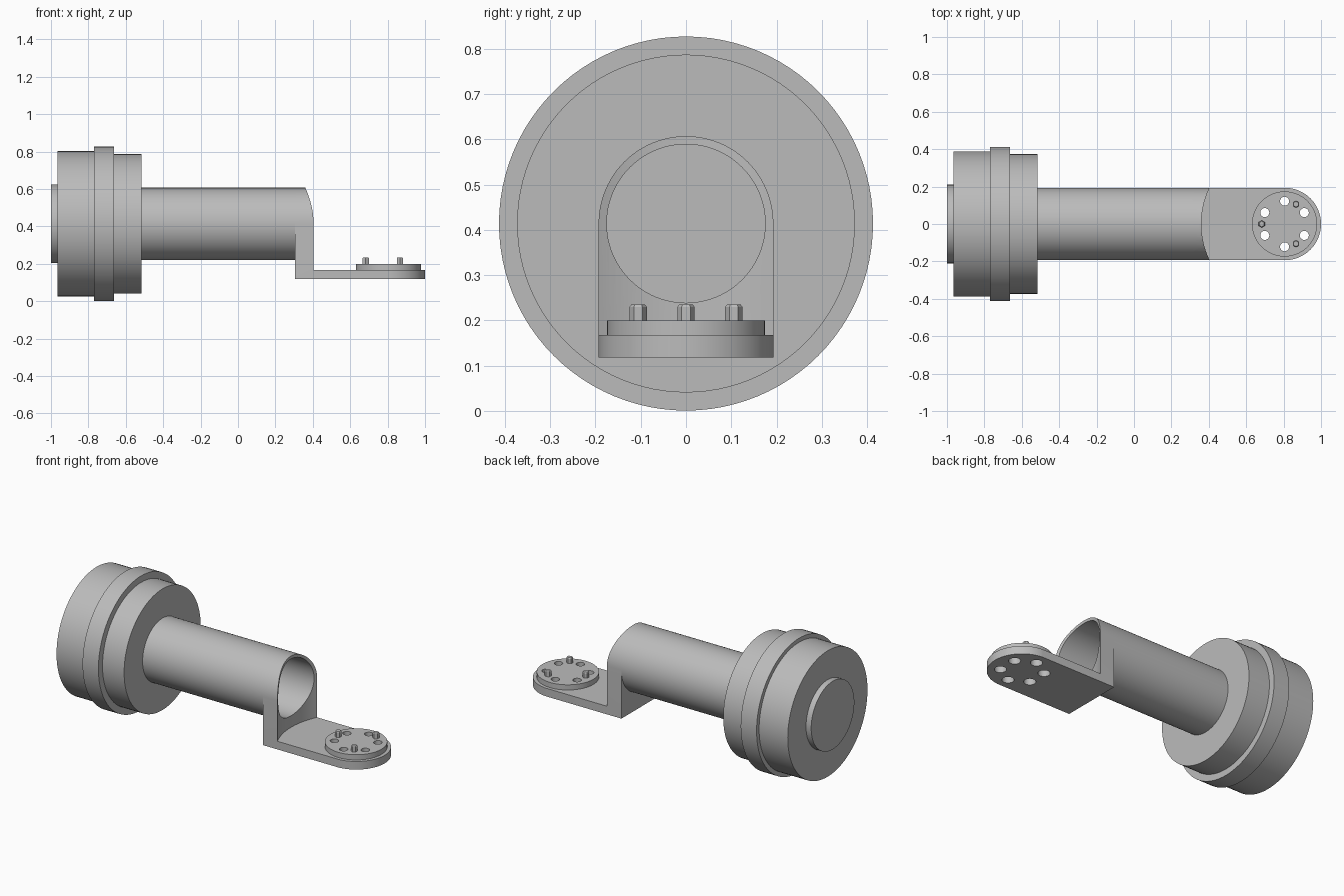
import bpy, bmesh, math
from math import cos, sin, pi
from mathutils import Matrix, Vector

cube = bpy.data.objects.get("Cube")
if cube:
    bpy.data.objects.remove(cube, do_unlink=True)

grey = bpy.data.materials.new("plain grey")
grey.use_nodes = True
GREY = (0.5, 0.5, 0.5, 1)
grey.diffuse_color = GREY
grey.node_tree.nodes["Principled BSDF"].inputs["Base Color"].default_value = GREY

AXIS_Z = 0.414      # height of the long axis
ARM_R = 0.193
BORE_R = 0.175
DISC_X = 0.805      # centre of the mounting disc
PLATE_Z = 0.168     # top of the foot plate
DISC_TOP = 0.2
BOLT_RING = 0.122


def finish(name, bm):
    bmesh.ops.recalc_face_normals(bm, faces=bm.faces)
    mesh = bpy.data.meshes.new(name)
    bm.to_mesh(mesh)
    bm.free()
    mesh.materials.append(grey)
    obj = bpy.data.objects.new(name, mesh)
    bpy.context.collection.objects.link(obj)
    return obj


def lathe(name, profile, steps=96):
    """Revolve (x, radius) points about the long axis."""
    bm = bmesh.new()
    verts = [bm.verts.new((x, 0, AXIS_Z + r)) for x, r in profile]
    edges = [bm.edges.new(pair) for pair in zip(verts, verts[1:])]
    bmesh.ops.spin(bm, geom=verts + edges, cent=(0, 0, AXIS_Z), axis=(1, 0, 0),
                   angle=2 * pi, steps=steps)
    bmesh.ops.remove_doubles(bm, verts=bm.verts, dist=1e-5)
    return finish(name, bm)


def prism(name, outline, offset):
    """Extrude a flat outline of 3D points by an offset."""
    bm = bmesh.new()
    face = bm.faces.new([bm.verts.new(p) for p in outline])
    out = bmesh.ops.extrude_face_region(bm, geom=[face], use_keep_orig=True)
    moved = [v for v in out["geom"] if isinstance(v, bmesh.types.BMVert)]
    bmesh.ops.translate(bm, verts=moved, vec=offset)
    return finish(name, bm)


def post(bm, x, y, z0, z1, r, sides=32, r_top=None):
    """Add an upright cylinder to a bmesh."""
    bmesh.ops.create_cone(bm, cap_ends=True, segments=sides, radius1=r,
                          radius2=r if r_top is None else r_top, depth=z1 - z0,
                          matrix=Matrix.Translation((x, y, (z0 + z1) / 2)))


def ring(degrees):
    for d in degrees:
        a = math.radians(d)
        yield DISC_X + BOLT_RING * cos(a), BOLT_RING * sin(a)


def cut(obj, cutter, operation="DIFFERENCE"):
    """Apply a boolean and discard the cutter."""
    mod = obj.modifiers.new("cut", "BOOLEAN")
    mod.operation, mod.solver, mod.object = operation, "EXACT", cutter
    bpy.context.view_layer.objects.active = obj
    bpy.ops.object.modifier_apply(modifier=mod.name)
    bpy.data.objects.remove(cutter, do_unlink=True)


def upright_cutter(places, z0, z1, r, sides=32):
    bm = bmesh.new()
    for x, y in places:
        post(bm, x, y, z0, z1, r, sides)
    return finish("cutter", bm)


# Stepped drum at the back end
drum = lathe("stepped_drum", [
    (-1, 0), (-1, 0.21), (-0.965, 0.21), (-0.965, 0.388), (-0.77, 0.388),
    (-0.77, 0.413), (-0.662, 0.413), (-0.662, 0.373), (-0.515, 0.373), (-0.515, 0)])

# Hollow arm
arm = lathe("arm_tube", [(-0.515, ARM_R), (0.305, ARM_R), (0.305, BORE_R), (-0.51, BORE_R),
                         (-0.51, 0)])

# Bracket: arched block, bored, scooped out above the plate and rounded at the tip
arch = [(0.305, ARM_R * cos(pi * i / 48), AXIS_Z + ARM_R * sin(pi * i / 48)) for i in range(49)]
arch += [(0.305, -ARM_R, 0.118), (0.305, ARM_R, 0.118)]
bracket = prism("bracket", arch, Vector((0.75, 0, 0)))

bore = [(0.2, BORE_R * cos(pi * i / 48), AXIS_Z + BORE_R * sin(pi * i / 48)) for i in range(96)]
cut(bracket, prism("cutter", bore, Vector((1, 0, 0))))
cut(bracket, upright_cutter([(DISC_X, 0)], PLATE_Z, 0.8, 0.445, 192))
TIP_R = ARM_R + 0.0005
tip = [(1 - TIP_R + TIP_R * sin(pi * i / 64), -TIP_R * cos(pi * i / 64), 0) for i in range(65)]
tip += [(0.2, TIP_R, 0), (0.2, -TIP_R, 0)]
cut(bracket, prism("cutter", tip, Vector((0, 0, 1))), "INTERSECT")

HOLES = range(30, 360, 60)
HOLE_ANGLES = [30, 90, 150, 210, 270, 330]
cut(bracket, upright_cutter(ring(HOLE_ANGLES), 0.05, 0.3, 0.034))

# Mounting disc with six holes
bm = bmesh.new()
post(bm, DISC_X, 0, PLATE_Z, DISC_TOP, 0.174, 96)
disc = finish("mounting_disc", bm)
cut(disc, upright_cutter(ring(HOLE_ANGLES), 0.05, 0.3, 0.024))

# Three hexagonal pins with chamfered tops
bm = bmesh.new()
for x, y in ring([60, 180, 300]):
    post(bm, x, y, DISC_TOP - 0.005, 0.23, 0.019, 6)
    post(bm, x, y, 0.23, 0.235, 0.019, 6, 0.015)
pins = finish("hex_pins", bm)

# Smooth round surfaces, keep edges sharp
for obj in (drum, arm, bracket, disc, pins):
    bpy.ops.object.select_all(action="DESELECT")
    obj.select_set(True)
    bpy.context.view_layer.objects.active = obj
    bpy.ops.object.shade_smooth_by_angle(angle=math.radians(30))
